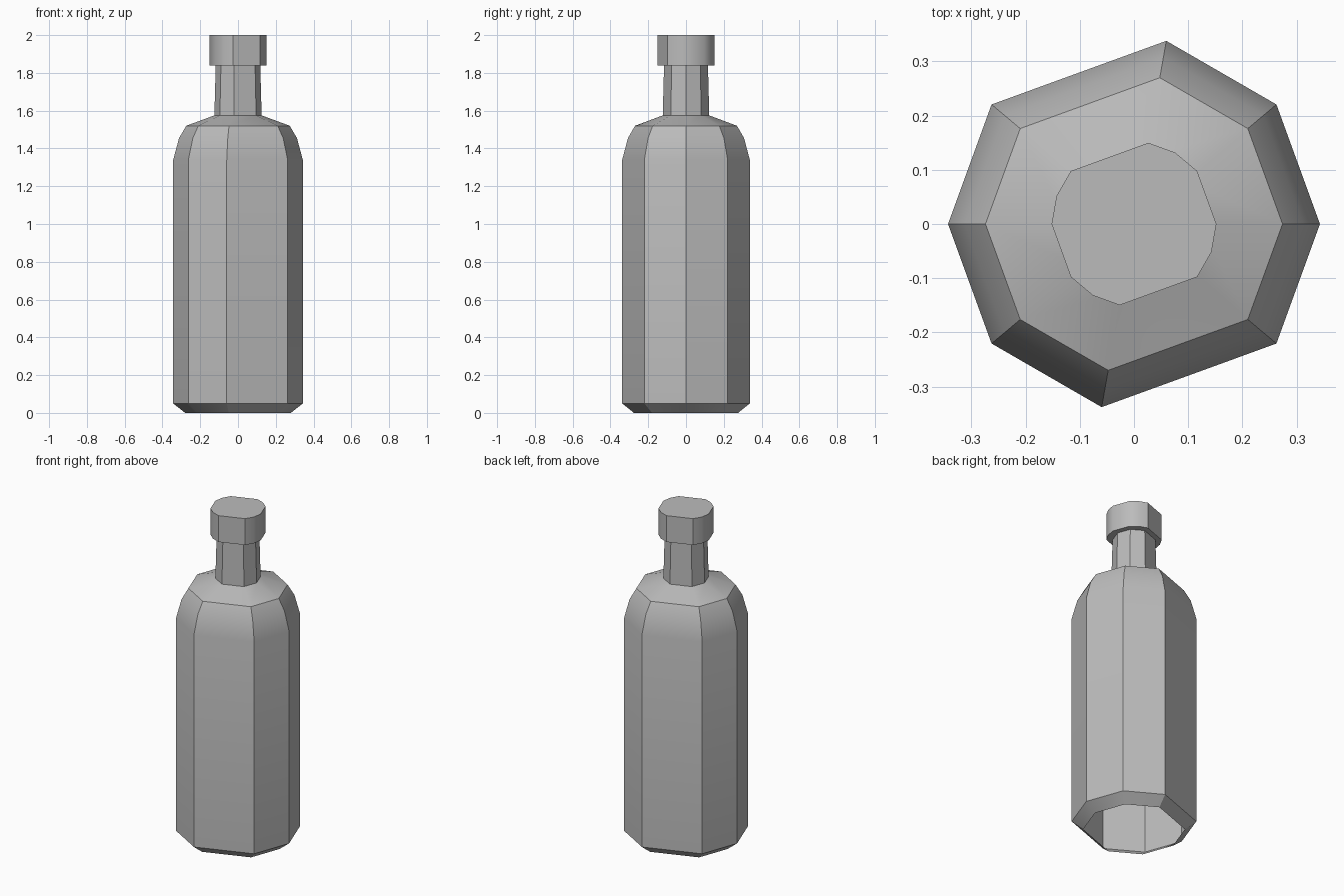
import bpy, bmesh
from math import radians, cos, sin

cube = bpy.data.objects.get("Cube")
if cube:
    bpy.data.objects.remove(cube, do_unlink=True)

grey = bpy.data.materials.new("plain grey")
grey.use_nodes = True
colour = (0.5, 0.5, 0.5, 1)
grey.diffuse_color = colour
grey.node_tree.nodes["Principled BSDF"].inputs["Base Color"].default_value = colour


def lathe(name, half_angles, profile, closed=False):
    """Sweep (radius, height) rings through uneven angles, repeated half a turn on."""
    angles = [radians(a + turn) for turn in (0, 180) for a in half_angles]
    n = len(angles)
    bm = bmesh.new()
    rings = [[bm.verts.new((r * cos(a), r * sin(a), z)) for a in angles]
             for r, z in profile]
    for low, high in zip(rings, rings[1:]):
        for i in range(n):
            j = (i + 1) % n
            bm.faces.new((low[i], low[j], high[j], high[i]))
    if closed:
        bm.faces.new(rings[0][::-1])
        bm.faces.new(rings[-1])
    mesh = bpy.data.meshes.new(name)
    bm.to_mesh(mesh)
    bm.free()
    mesh.materials.append(grey)
    obj = bpy.data.objects.new(name, mesh)
    bpy.context.collection.objects.link(obj)
    bpy.ops.object.select_all(action="DESELECT")
    obj.select_set(True)
    bpy.context.view_layer.objects.active = obj
    bpy.ops.object.shade_smooth_by_angle(angle=radians(32))
    return obj


# Uneven eight-sided outline for the glass, finer twelve-sided one for the cap
glass_angles = (0, 40, 80, 140)
cap_angles = (0, 40, 60, 80, 140, 160)

# Open-bottomed body with chamfered foot, rounded shoulder and tapering neck
lathe("bottle_body", glass_angles,
      [(0.28, 0), (0.343, 0.05), (0.343, 1.34), (0.312, 1.455),
       (0.274, 1.52), (0.125, 1.575), (0.118, 1.84)])

# Cap
lathe("bottle_cap", cap_angles, [(0.152, 1.84), (0.152, 2.0)], closed=True)
